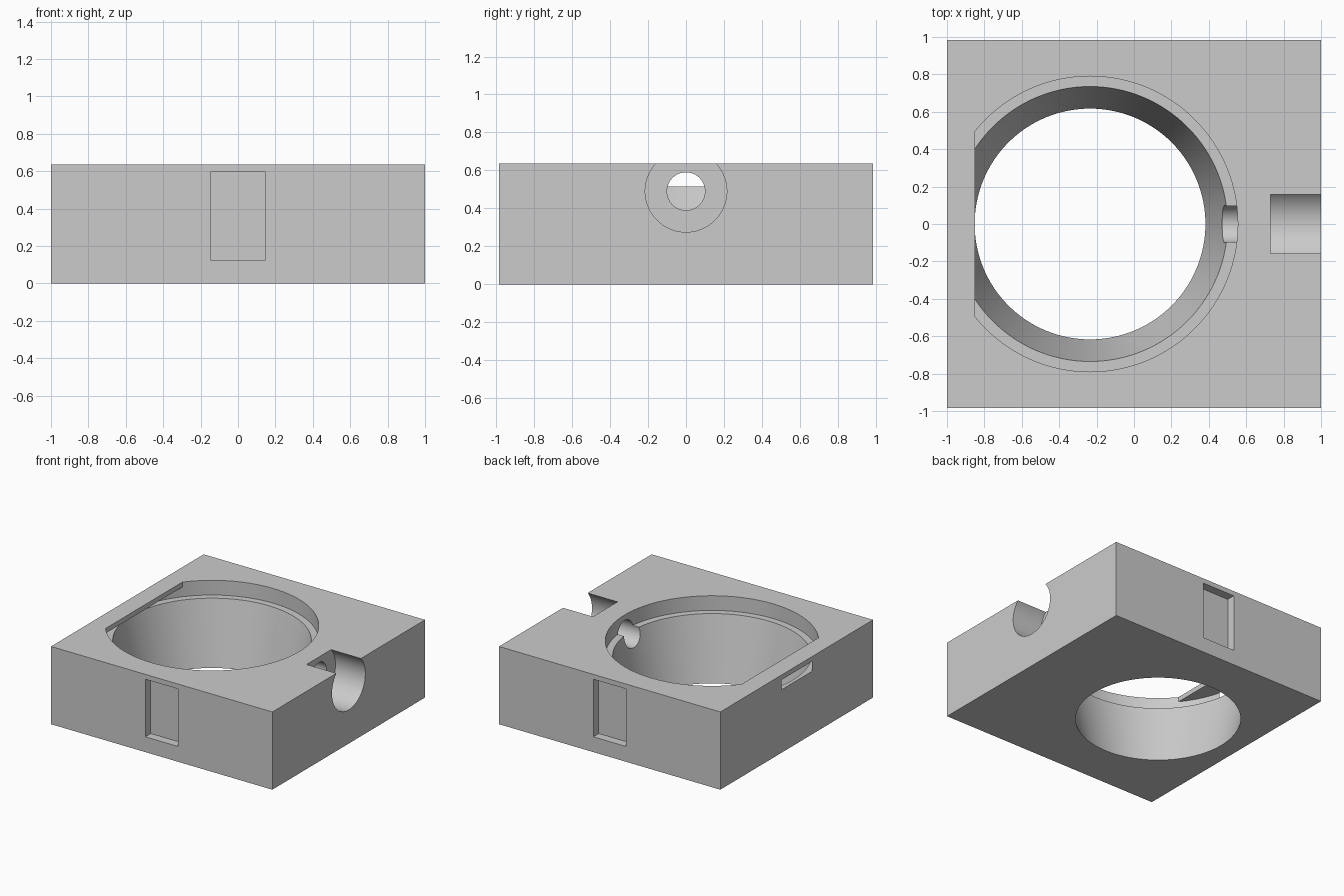
import bpy
import math

default = bpy.data.objects.get("Cube")
if default:
    bpy.data.objects.remove(default, do_unlink=True)

HEIGHT = 0.635
BORE_X = -0.235
LEDGE_Z = 0.515
LIP_Z = 0.595
PORT_Z = 0.49

grey = bpy.data.materials.new("light grey")
grey.use_nodes = True
colour = (0.6, 0.6, 0.6, 1)
grey.diffuse_color = colour
grey.node_tree.nodes["Principled BSDF"].inputs["Base Color"].default_value = colour


def box(name, low, high):
    """Box between two corners."""
    centre = [(a + b) / 2 for a, b in zip(low, high)]
    bpy.ops.mesh.primitive_cube_add(size=1, location=centre)
    obj = bpy.context.object
    obj.name = name
    obj.scale = [b - a for a, b in zip(low, high)]
    bpy.ops.object.transform_apply(location=True, rotation=True, scale=True)
    obj.data.materials.append(grey)
    return obj


def cone(name, r_low, r_high, low, high, centre, along_x=False):
    """Round cutter between two positions on the z axis or the x axis."""
    mid = (low + high) / 2
    location = (mid, 0, centre) if along_x else (centre, 0, mid)
    bpy.ops.mesh.primitive_cone_add(
        vertices=128, radius1=r_low, radius2=r_high, depth=high - low,
        location=location, rotation=(0, math.pi / 2 if along_x else 0, 0))
    obj = bpy.context.object
    obj.name = name
    bpy.ops.object.transform_apply(location=True, rotation=True, scale=True)
    obj.data.materials.append(grey)
    return obj


def cut(target, cutter):
    """Subtract the cutter, then remove it."""
    cutter.hide_render = True
    bpy.context.view_layer.objects.active = target
    mod = target.modifiers.new("cut", "BOOLEAN")
    mod.operation = "DIFFERENCE"
    mod.solver = "EXACT"
    mod.object = cutter
    bpy.ops.object.modifier_apply(modifier=mod.name)
    bpy.data.objects.remove(cutter, do_unlink=True)


block = box("housing_block", (-1, -0.985, 0), (1, 0.985, HEIGHT))

# Tapered bore, extended past the bottom and the ledge along the same slope
slope = (0.735 - 0.617) / LEDGE_Z
extra = 0.05
cut(block, cone("bore_cutter", 0.617 - slope * extra, 0.735 + slope * extra,
                -extra, LEDGE_Z + extra, BORE_X))

# Counterbore that runs beneath a straight lip and breaks through the side
recess = cone("recess_cutter", 0.79, 0.79, LEDGE_Z, 0.8, BORE_X)
cut(recess, box("lip_space", (-1.5, -1, LIP_Z), (-0.85, 1, 1)))
cut(block, recess)

# Side port: narrow passage with a wide, open-topped socket
cut(block, cone("port_cutter", 0.1, 0.1, 0.1, 0.85, PORT_Z, along_x=True))
cut(block, cone("socket_cutter", 0.215, 0.215, 0.73, 1.1, PORT_Z, along_x=True))

# Shallow pockets on the front and back
for side in (-1, 1):
    ends = sorted((side * 0.915, side * 1.1))
    cut(block, box("pocket_cutter", (-0.148, ends[0], 0.125), (0.148, ends[1], LIP_Z)))

# Smooth bores with crisp edges
bpy.ops.object.select_all(action="DESELECT")
block.select_set(True)
bpy.context.view_layer.objects.active = block
bpy.ops.object.shade_smooth_by_angle(angle=math.radians(10))
